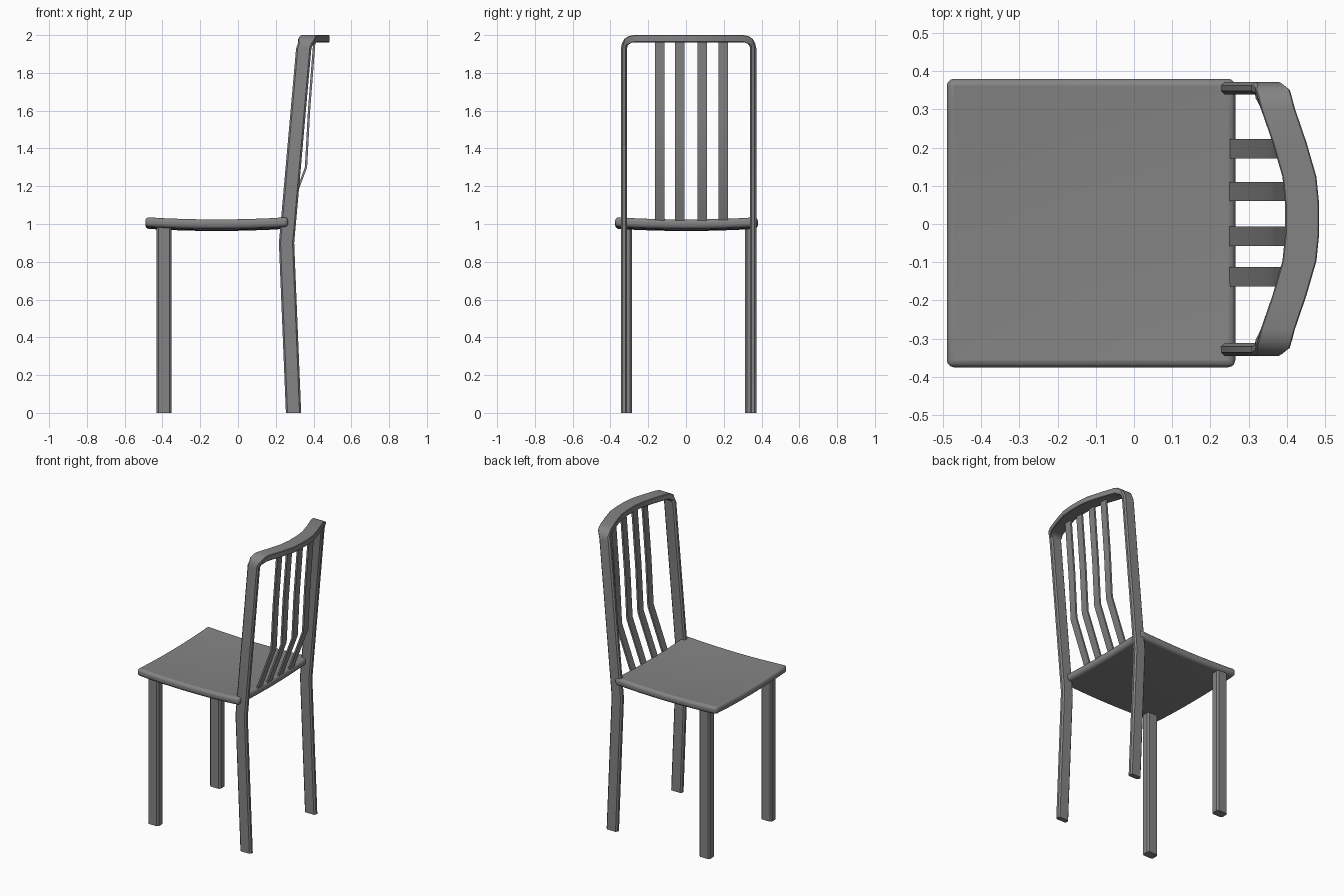
import bpy, bmesh
from mathutils import Vector
from math import sin, cos, radians

if "Cube" in bpy.data.objects:
    bpy.data.objects.remove(bpy.data.objects["Cube"])

YC = 0.0135  # centre line of frame and legs
dark = bpy.data.materials.new("dark_grey")
dark.diffuse_color = (0.23, 0.23, 0.23, 1)
dark.use_nodes = True
dark.node_tree.nodes["Principled BSDF"].inputs["Base Color"].default_value = dark.diffuse_color


def finish(bm, name, bevel=0, segments=2):
    bmesh.ops.recalc_face_normals(bm, faces=bm.faces)
    me = bpy.data.meshes.new(name)
    bm.to_mesh(me)
    bm.free()
    me.materials.append(dark)
    ob = bpy.data.objects.new(name, me)
    bpy.context.collection.objects.link(ob)
    if bevel:
        m = ob.modifiers.new("Bevel", 'BEVEL')
        m.width, m.segments = bevel, segments
        m.limit_method = 'ANGLE'
        m.angle_limit = radians(40)
    bpy.ops.object.select_all(action='DESELECT')
    ob.select_set(True)
    bpy.context.view_layer.objects.active = ob
    bpy.ops.object.shade_smooth_by_angle(angle=radians(35))
    return ob


def loft(bm, rings):
    loops = [[bm.verts.new(p) for p in r] for r in rings]
    n = len(loops[0])
    for a, b in zip(loops, loops[1:]):
        for i in range(n):
            bm.faces.new((a[i], a[(i + 1) % n], b[(i + 1) % n], b[i]))
    bm.faces.new(loops[0])
    bm.faces.new(loops[-1][::-1])


def section(w, h, c):
    # Rectangle with cut corners
    return [(w - c, -h), (w, c - h), (w, h - c), (w - c, h),
            (c - w, h), (-w, h - c), (-w, c - h), (c - w, -h)]


# Seat: rounded slab, dished along both axes
bm = bmesh.new()
bmesh.ops.create_cube(bm, size=1)
for axis in (Vector((1, 0, 0)), Vector((0, 1, 0))):
    for i in range(1, 8):
        geom = bm.verts[:] + bm.edges[:] + bm.faces[:]
        bmesh.ops.bisect_plane(bm, geom=geom, plane_co=axis * (i / 8 - 0.5), plane_no=axis)
for v in bm.verts:
    x, y, z = v.co
    dish = 0.012 * ((2 * x) ** 2 + (2 * y) ** 2)
    v.co = (-0.1125 + 0.755 * x, 0.0025 + 0.755 * y, 0.988 + 0.05 * z + dish)
finish(bm, "seat", 0.018, 3)

# Front legs
for side, label in ((-1, "right"), (1, "left")):
    bm = bmesh.new()
    sec = section(0.0395, 0.029, 0.01)
    loft(bm, [[(-0.3925 + a, YC + side * 0.328 + b, z) for a, b in sec] for z in (0, 1.0)])
    finish(bm, "front_leg_" + label)

# Back frame: rear legs, posts and bowed top rail in one sweep (x, offset, z)
half = [(0.294, 0.342, 0), (0.257, 0.342, 0.9), (0.266, 0.342, 1.0), (0.348, 0.342, 1.93)]
for i in range(1, 5):
    t = radians(90 * i / 4)
    half.append((0.350 + 0.026 * i / 4, 0.29 + 0.052 * cos(t), 1.93 + 0.051 * sin(t)))
half += [(0.407, 0.2, 1.981), (0.433, 0.11, 1.981), (0.440, 0.04, 1.981)]
path = half + [(x, -u, z) for x, u, z in reversed(half)]
rings = []
for i, (x, u, z) in enumerate(path):
    p, q = path[max(i - 1, 0)], path[min(i + 1, len(path) - 1)]
    d = Vector((0, q[1] - p[1], q[2] - p[2])).normalized()
    n = Vector((0, -d.z, d.y))
    rail = z > 1.96
    sec = section(0.0445, 0.019, 0.003) if rail else section(0.0405, 0.0165, 0.009)
    rings.append([Vector((x + a, YC + u, z)) + n * b for a, b in sec])
bm = bmesh.new()
loft(bm, rings)
finish(bm, "back_frame")

# Back slats, bent near the seat
for k, y in enumerate((-0.138, -0.032, 0.085, 0.197)):
    bm = bmesh.new()
    loft(bm, [[(x - 0.006, y - 0.025, z), (x + 0.006, y - 0.025, z),
               (x + 0.006, y + 0.025, z), (x - 0.006, y + 0.025, z)]
              for x, z in ((0.247, 1.0), (0.360, 1.3), (0.376, 1.6), (0.405, 1.975))])
    finish(bm, "back_slat_%d" % (k + 1))
